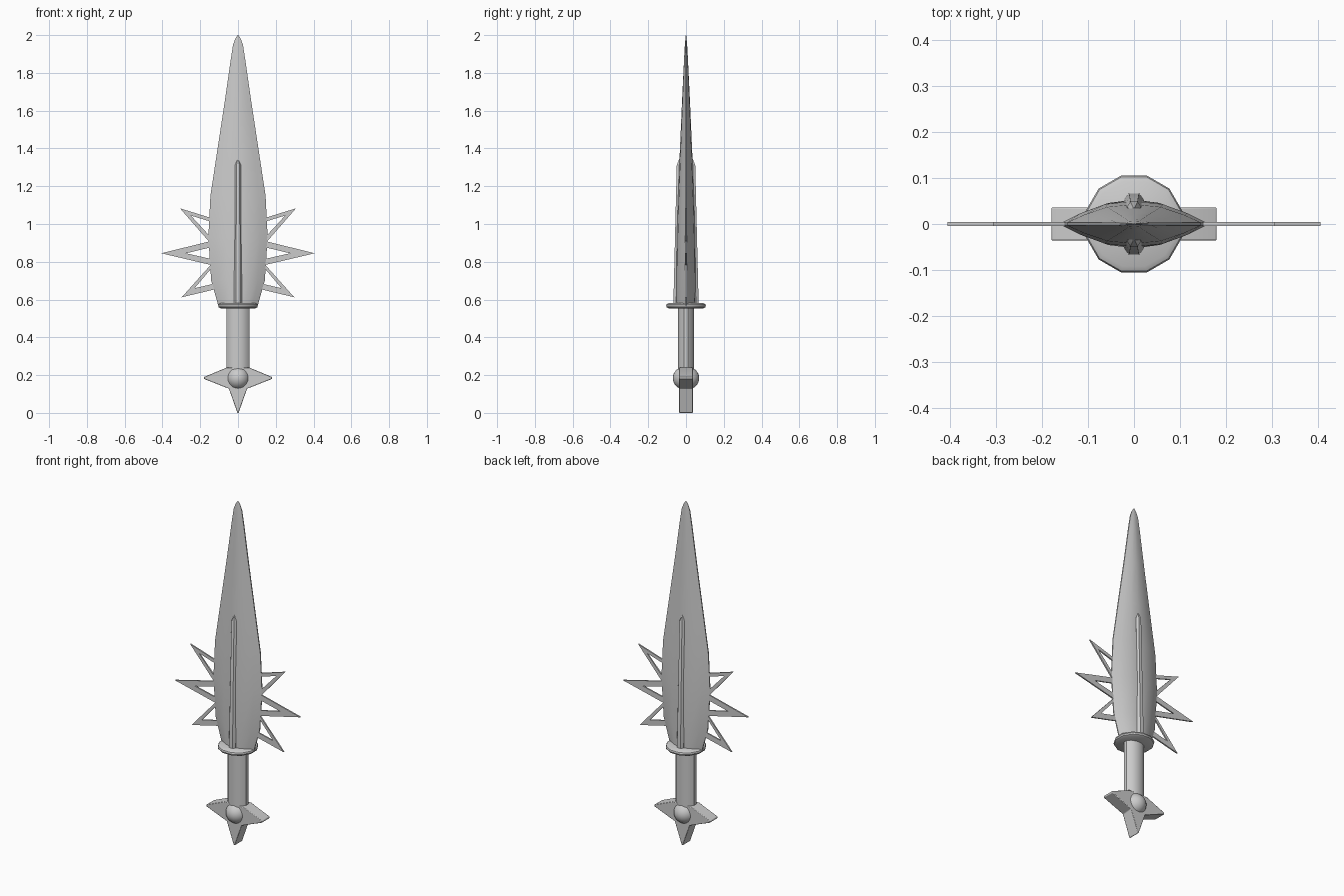
import bpy, bmesh, math

if "Cube" in bpy.data.objects:
    bpy.data.objects.remove(bpy.data.objects["Cube"])


def finish(name, bm, angle=30, bevel=0):
    bmesh.ops.recalc_face_normals(bm, faces=bm.faces)
    me = bpy.data.meshes.new(name)
    bm.to_mesh(me)
    bm.free()
    ob = bpy.data.objects.new(name, me)
    bpy.context.collection.objects.link(ob)
    if bevel:
        mod = ob.modifiers.new("bevel", 'BEVEL')
        mod.width = bevel
        mod.segments = 2
    bpy.ops.object.select_all(action='DESELECT')
    ob.select_set(True)
    bpy.context.view_layer.objects.active = ob
    bpy.ops.object.shade_smooth_by_angle(angle=math.radians(angle))
    return ob


def loft(name, rings, angle=30):
    bm = bmesh.new()
    loops = [[bm.verts.new(p) for p in ring] for ring in rings]
    n = len(loops[0])
    for a, b in zip(loops, loops[1:]):
        for i in range(n):
            j = (i + 1) % n
            bm.faces.new((a[i], a[j], b[j], b[i]))
    bm.faces.new(loops[0])
    bm.faces.new(loops[-1])
    return finish(name, bm, angle)


def slab(name, outline, half, bevel=0):
    bm = bmesh.new()
    face = bm.faces.new([bm.verts.new((x, -half, z)) for x, z in outline])
    new = bmesh.ops.extrude_face_region(bm, geom=[face])["geom"]
    bmesh.ops.translate(bm, vec=(0, 2 * half, 0),
                        verts=[g for g in new if isinstance(g, bmesh.types.BMVert)])
    return finish(name, bm, 30, bevel)


def ellipse(rx, ry, z, n):
    # half-step start puts a flat side towards the front
    return [(rx * math.cos(2 * math.pi * (i + .5) / n),
             ry * math.sin(2 * math.pi * (i + .5) / n), z) for i in range(n)]


# Blade: lens section with hollow cutting edges (z, half width, half depth)
stations = [(0.57, .105, .052), (0.70, .142, .053), (0.93, .157, .050),
            (1.15, .146, .043), (1.40, .108, .032), (1.65, .070, .021),
            (1.88, .037, .010), (1.95, .026, .006), (1.98, .015, .003), (2.0, .002, .001)]
rings = []
for z, w, d in stations:
    e = min(.003, d * .4)
    half = [(w, e), (.74 * w, .47 * d), (.4 * w, .86 * d), (0, d),
            (-.4 * w, .86 * d), (-.74 * w, .47 * d), (-w, e)]
    rings.append([(x, y, z) for x, y in half] + [(-x, -y, z) for x, y in half])
loft("blade", rings, 25)

# Raised central ribs on both faces (z, half width, inner y, outer y)
for side, label in ((-1, "front"), (1, "back")):
    rib = []
    for z, w, y0, y1 in [(.57, .022, .035, .067), (1.31, .016, .022, .049),
                         (1.345, .003, .02, .036)]:
        m = y0 + .55 * (y1 - y0)
        sec = [(-.6 * w, y0), (-w, m), (-.5 * w, y1), (.5 * w, y1), (w, m), (.6 * w, y0)]
        rib.append([(x, side * y, z) for x, y in sec])
    loft(label + "_rib", rib)

# Open triangular side spikes, mirrored
spikes = {
    "upper": [(.12, 1.025), (.307, 1.083), (.13, .88), (.13, .915), (.25, 1.045), (.12, 1.005)],
    "middle": [(.13, .913), (.406, .845), (.13, .78), (.13, .812), (.275, .845), (.13, .88)],
    "lower": [(.13, .80), (.298, .612), (.11, .657), (.11, .688), (.23, .66), (.13, .778)],
}
for level, outline in spikes.items():
    for s, label in ((1, "right"), (-1, "left")):
        slab(f"{level}_{label}_spike", [(s * x, z) for x, z in outline], .004)

# Rounded disc guard
loft("guard", [ellipse(r, r, z, 12) for r, z in
               [(.095, .553), (.106, .559), (.109, .567), (.106, .575), (.095, .581)]], 35)

# Oval grip
loft("grip", [ellipse(.062, .043, z, 12) for z in (.19, .56)], 35)

# Three-pointed pommel
arm = [(.06, .24), (.18, .19), (.18, .18), (.048, .128)]
slab("pommel_star", arm + [(.003, .0), (-.003, .0)] + [(-x, z) for x, z in reversed(arm)],
     .036, .003)

# Round pommel boss
bm = bmesh.new()
bmesh.ops.create_uvsphere(bm, u_segments=24, v_segments=16, radius=1)
bmesh.ops.scale(bm, vec=(.063, .07, .063), verts=bm.verts)
bmesh.ops.translate(bm, vec=(0, 0, .184), verts=bm.verts)
finish("pommel_boss", bm, 40)
